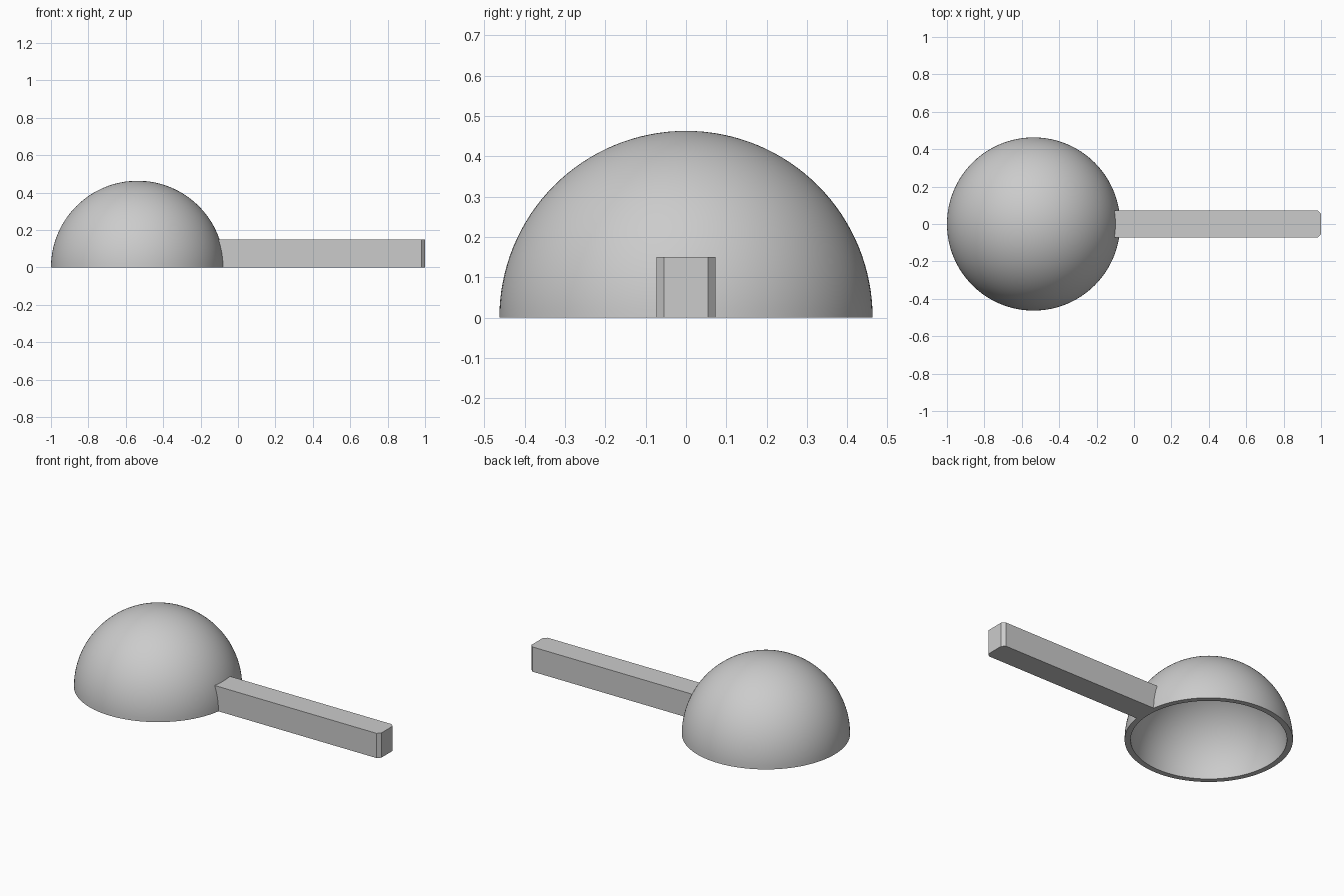
import bpy, bmesh
from math import sin, cos, pi, tau, radians
from mathutils import Vector

if "Cube" in bpy.data.objects:
    bpy.data.objects.remove(bpy.data.objects["Cube"])

OUTER, INNER = 0.463, 0.43
DOME_X = -1 + OUTER
HANDLE_HALF, HANDLE_TOP, CHAMFER = 0.073, 0.15, 0.019

grey = bpy.data.materials.new("plain grey")
grey.use_nodes = True
colour = (0.6, 0.6, 0.6, 1)
grey.diffuse_color = colour
grey.node_tree.nodes["Principled BSDF"].inputs["Base Color"].default_value = colour


def make_object(name, bm):
    bmesh.ops.recalc_face_normals(bm, faces=bm.faces)
    mesh = bpy.data.meshes.new(name)
    bm.to_mesh(mesh)
    bm.free()
    mesh.materials.append(grey)
    obj = bpy.data.objects.new(name, mesh)
    bpy.context.collection.objects.link(obj)
    return obj


# Hollow dome: outer arc down to the rim, inner arc back up, spun round z
def arc(radius, steps=32):
    return [Vector((radius * sin(a), 0, radius * cos(a)))
            for a in (pi / 2 * i / steps for i in range(steps + 1))]


bm = bmesh.new()
verts = [bm.verts.new(p) for p in arc(OUTER) + arc(INNER)[::-1]]
edges = [bm.edges.new(pair) for pair in zip(verts, verts[1:])]
bmesh.ops.spin(bm, geom=verts + edges, cent=(0, 0, 0), axis=(0, 0, 1),
               angle=tau, steps=128, use_merge=True)
bmesh.ops.remove_doubles(bm, verts=bm.verts, dist=0.0001)
dome = make_object("dome_shell", bm)
dome.location.x = DOME_X
bpy.ops.object.select_all(action="DESELECT")
dome.select_set(True)
bpy.context.view_layer.objects.active = dome
bpy.ops.object.shade_smooth_by_angle(angle=radians(30))

# Straight handle: starts inside the dome wall, far corners chamfered
start = DOME_X + INNER
outline = [(start, -HANDLE_HALF), (1 - CHAMFER, -HANDLE_HALF),
           (1, -HANDLE_HALF + CHAMFER), (1, HANDLE_HALF - CHAMFER),
           (1 - CHAMFER, HANDLE_HALF), (start, HANDLE_HALF)]
bm = bmesh.new()
base = bm.faces.new([bm.verts.new((x, y, 0)) for x, y in outline])
top = bmesh.ops.extrude_face_region(bm, geom=[base], use_keep_orig=True)
bmesh.ops.translate(bm, vec=(0, 0, HANDLE_TOP),
                    verts=[v for v in top["geom"] if isinstance(v, bmesh.types.BMVert)])
make_object("handle", bm)
